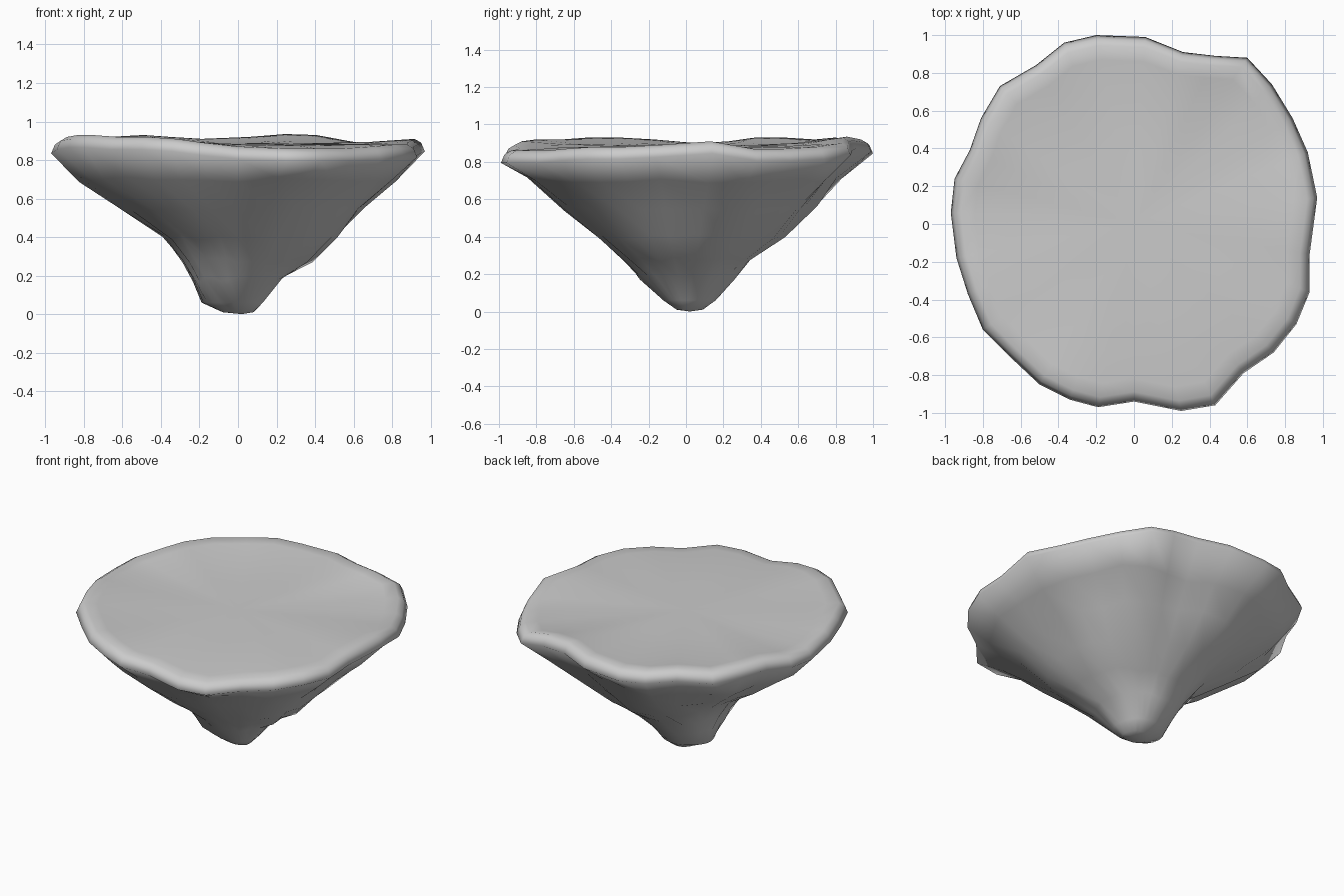
import bpy, bmesh, math, random
from math import sin, cos, atan2, hypot

if "Cube" in bpy.data.objects:
    bpy.data.objects.remove(bpy.data.objects["Cube"])
random.seed(4)

# irregular rim outline: x, y
OUTLINE = [(.97, .14), (.92, .38), (.84, .56), (.73, .74), (.60, .88), (.43, .89), (.26, .91), (.06, .99),
           (-.20, 1.0), (-.37, .96), (-.52, .84), (-.71, .73), (-.81, .56), (-.87, .39), (-.95, .24),
           (-.97, .06), (-.94, -.18), (-.88, -.37), (-.80, -.56), (-.66, -.70), (-.50, -.85),
           (-.34, -.93), (-.19, -.97), (0, -.94), (.25, -.99), (.43, -.96), (.58, -.79),
           (.74, -.68), (.86, -.53), (.93, -.36), (.93, -.16)]
# height of the lip at each outline point
LIP = [.91, .87, .87, .88, .90, .93, .935, .92, .91, .92, .93, .92, .93, .93, .91, .90, .92, .93,
       .93, .92, .92, .91, .89, .87, .86, .86, .86, .87, .88, .88, .89]
# underside: z, radius to the left, right, front, back, share of the rim outline
UNDER = [(.70, .84, .84, .84, .81, .9), (.55, .62, .67, .67, .69, .7), (.40, .39, .53, .48, .52, .4),
         (.28, .29, .39, .34, .35, .2), (.18, .24, .23, .26, .26, 0), (.06, .19, .13, .12, .16, 0),
         (.01, .08, .08, .05, .09, 0)]


def under_point(p, ring):
    z, left, right, front, back, share = ring
    a = atan2(p[1], p[0])
    rx = right if p[0] > 0 else left
    ry = back if p[1] > 0 else front
    r = 1 / hypot(cos(a) / rx, sin(a) / ry)
    r *= 1 + share * (hypot(*p) / .98 - 1)
    r *= 1 + random.uniform(-.025, .015)
    dz = random.uniform(-.015, .015) if z > .1 else 0
    return r * cos(a), r * sin(a), z + dz


bm = bmesh.new()
# rings from the dished top, over the lip, down the underside
rings = []
for scale, mix, drop in ((.40, .1, 0), (.70, .35, 0), (.87, .8, 0), (.945, 1, 0), (.98, 1, .02), (1, 1, .065)):
    rings.append([(x * scale, y * scale, .885 + (z - .885) * mix - drop)
                  for (x, y), z in zip(OUTLINE, LIP)])
for ring in UNDER:
    rings.append([under_point(p, ring) for p in OUTLINE])
loops = [[bm.verts.new(c) for c in ring] for ring in rings]
n = len(OUTLINE)
for a, b in zip(loops, loops[1:]):
    for i in range(n):
        j = (i + 1) % n
        bm.faces.new((a[i], b[i], b[j], a[j]))
# close the top and the blunt tip
for loop, c in ((loops[0], (0, 0, .885)), (loops[-1], (.02, .02, 0))):
    v = bm.verts.new(c)
    for i in range(n):
        bm.faces.new((v, loop[i], loop[(i + 1) % n]))
bmesh.ops.recalc_face_normals(bm, faces=bm.faces)

mesh = bpy.data.meshes.new("floating_rock")
bm.to_mesh(mesh)
bm.free()
rock = bpy.data.objects.new("floating_rock", mesh)
bpy.context.collection.objects.link(rock)
for f in mesh.polygons:
    f.use_smooth = True
